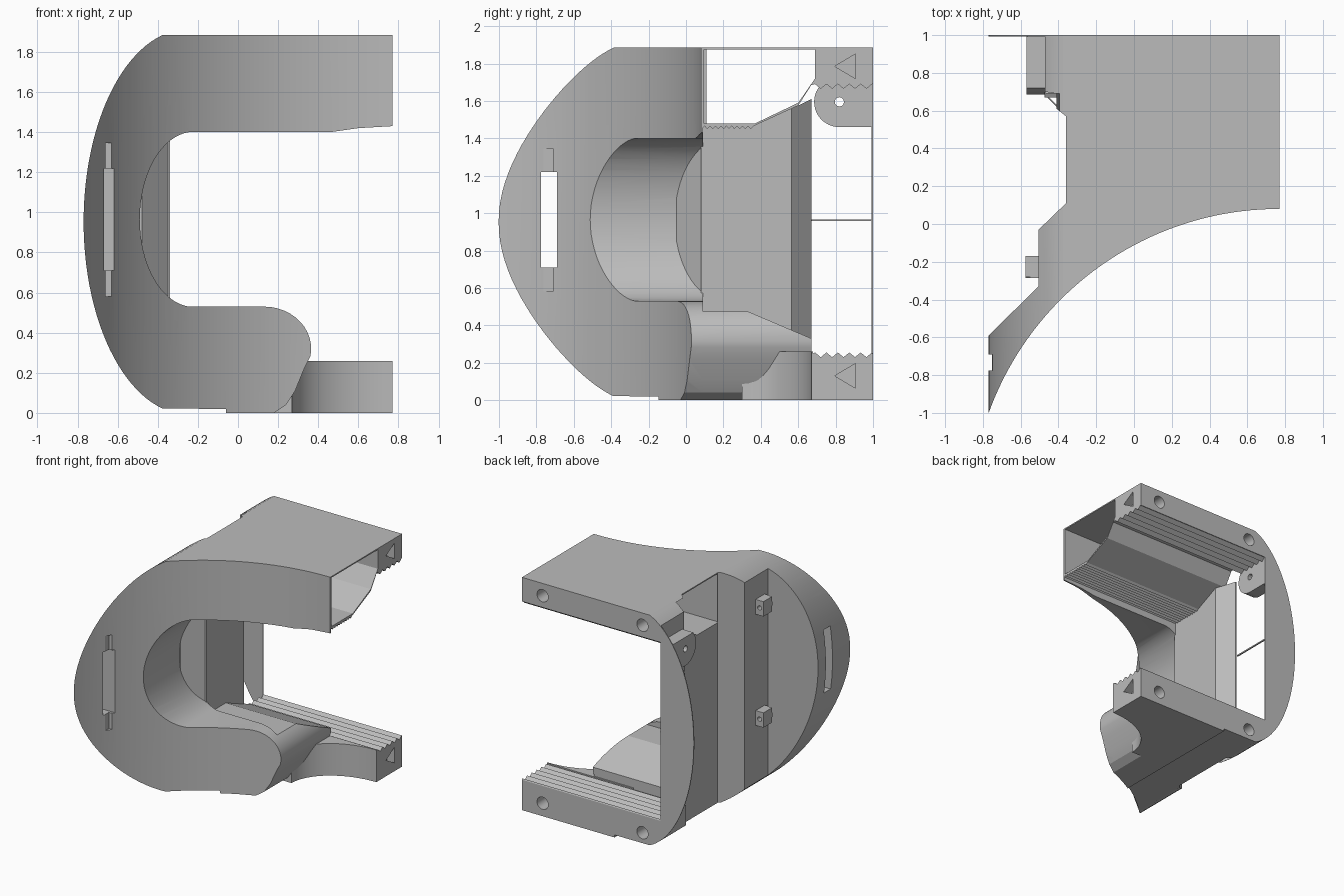
import bpy
import math

old = bpy.data.objects.get("Cube")
if old:
    bpy.data.objects.remove(old)

grey = bpy.data.materials.new("plain grey")
grey.use_nodes = True
COLOUR = (0.5, 0.5, 0.5, 1)
grey.diffuse_color = COLOUR
grey.node_tree.nodes["Principled BSDF"].inputs["Base Color"].default_value = COLOUR


def prism(name, points, axis, lo, hi):
    """Extrude a flat outline along one axis."""
    place = {"x": lambda a, b, t: (t, a, b),
             "y": lambda a, b, t: (a, t, b),
             "z": lambda a, b, t: (a, b, t)}[axis]
    n = len(points)
    verts = [place(a, b, t) for t in (lo, hi) for a, b in points]
    faces = [tuple(range(n)), tuple(range(2 * n - 1, n - 1, -1))]
    faces += [(i, i + n, (i + 1) % n + n, (i + 1) % n) for i in range(n)]
    mesh = bpy.data.meshes.new(name)
    mesh.from_pydata(verts, [], faces)
    mesh.materials.append(grey)
    obj = bpy.data.objects.new(name, mesh)
    bpy.context.scene.collection.objects.link(obj)
    bpy.context.view_layer.objects.active = obj
    bpy.ops.object.select_all(action="DESELECT")
    obj.select_set(True)
    bpy.ops.object.mode_set(mode="EDIT")
    bpy.ops.mesh.select_all(action="SELECT")
    bpy.ops.mesh.normals_make_consistent(inside=False)
    bpy.ops.object.mode_set(mode="OBJECT")
    return obj


def carve(obj, operation, *shape):
    """Boolean with a temporary prism."""
    cutter = prism("cutter", *shape)
    mod = obj.modifiers.new("carve", "BOOLEAN")
    mod.operation = operation
    mod.solver = "EXACT"
    mod.object = cutter
    bpy.context.view_layer.objects.active = obj
    bpy.ops.object.modifier_apply(modifier=mod.name)
    bpy.data.objects.remove(cutter)


def cut(obj, *shape):
    carve(obj, "DIFFERENCE", *shape)


def keep(obj, *shape):
    carve(obj, "INTERSECT", *shape)


def arc(cx, cy, rx, ry, start, end, steps):
    angles = [math.radians(start + (end - start) * i / steps) for i in range(steps + 1)]
    return [(cx + rx * math.cos(a), cy + ry * math.sin(a)) for a in angles]


def rect(a0, b0, a1, b1):
    return [(a0, b0), (a1, b0), (a1, b1), (a0, b1)]


def teeth(y0, y1, low, high, count):
    step = (y1 - y0) / count
    pts = []
    for i in range(count):
        pts += [(y0 + i * step, low), (y0 + (i + 0.5) * step, high)]
    return pts + [(y1, low)]


# Shared outlines: front silhouette, its opening, and the front sweep in plan
TOP, RIGHT = 1.885, 0.77
rim = [(x, min(max(z, 0.02), TOP)) for x, z in arc(-0.25, 0.953, 0.52, 0.96, 104, 256, 48)]
silhouette = [(RIGHT, TOP)] + rim + [(-0.06, 0.02), (-0.06, 0), (RIGHT, 0)]
opening = ([(1, 1.43), (RIGHT, 1.43), (0.6, 1.42), (0.46, 1.4)]
           + arc(-0.22, 0.965, 0.27, 0.437, 95, 265, 32)
           + arc(0.13, 0.32, 0.235, 0.21, 90, -10, 12)
           + [(0.33, 0.22), (0.285, 0.11), (0.24, 0.04), (0.18, 0), (0.18, -0.1), (1, -0.1)])
sweep = arc(RIGHT, -1.557, 1.637, 1.637, 160.2, 90, 40)

# Front shell
shell = prism("front_shell", silhouette, "y", -1.2, 0.3)
back_edge = [(RIGHT, 0.09), (-0.36, 0.09), (-0.36, 0.11), (-0.505, -0.03),
             (-0.505, -0.33), (-0.78, -0.6)]
keep(shell, sweep + back_edge, "z", -0.2, 2.1)
hole = prism("opening_tool", opening, "y", -1.3, 0.3)
keep(hole, [(-0.9, -1.25), (1.1, -1.25), (1.1, 0.25), (-0.34, 0.25), (-0.34, 0.09),
            (-0.48, -0.05), (-0.9, -0.05)], "z", -0.3, 2.2)
mod = shell.modifiers.new("opening", "BOOLEAN")
mod.operation, mod.solver, mod.object = "DIFFERENCE", "EXACT", hole
bpy.context.view_layer.objects.active = shell
bpy.ops.object.modifier_apply(modifier=mod.name)
bpy.data.objects.remove(hole)

# Stepped slot through the side
cut(shell, rect(-0.775, 0.71, -0.69, 1.22), "x", -1, -0.4)
cut(shell, rect(-0.66, 0.58, -0.61, 1.345), "y", -1.1, -0.71)

# Hollow upper arm with the ribbed rear bar
upper_section = ([(0.085, TOP), (0.085, 1.45)] + teeth(0.1, 0.36, 1.465, 1.45, 9)
                 + [(0.6, 1.575), (0.67, 1.685)] + teeth(0.69, 0.995, 1.69, 1.665, 5)
                 + [(1, 1.69), (1, TOP)])
rear_plan = [(-0.36, 0.05), (-0.36, 0.57), (-0.41, 0.61), (-0.41, 0.69), (-0.47, 0.7),
             (-0.47, 1.1), (0.9, 1.1), (0.9, 0.05)]
upper = prism("upper_arm", upper_section, "x", -0.6, RIGHT)
keep(upper, silhouette, "y", -0.5, 1.2)
keep(upper, rear_plan, "z", -0.1, 2.1)
cut(upper, [(0.097, 1.875), (0.097, 1.48), (0.37, 1.48), (0.6, 1.59), (0.69, 1.72),
            (0.69, 1.875)], "x", -1, 1)

# Lower tray sloping to the rear
tray = prism("lower_tray", [(0.03, 0), (0.03, 0.53), (0.09, 0.475), (0.33, 0.475),
                            (0.67, 0.33), (0.67, 0)], "x", -0.36, 0.6)
keep(tray, silhouette, "y", -0.5, 1.2)
cut(tray, opening, "y", -0.5, 1.2)

# Concave foot that joins the tray to the lower bar
prism("lower_foot", [(0, 0.68), (0, 0.3)] + arc(RIGHT, 0.3, 0.5, 0.37, 180, 90, 16)
      + [(RIGHT, 0.68)], "z", 0, 0.26)

# Lower toothed bar
lower = prism("lower_bar", [(0.67, 0), (0.67, 0.245)] + teeth(0.69, 0.995, 0.255, 0.23, 5)
              + [(1, 0.245), (1, 0)], "x", -0.47, RIGHT)
keep(lower, silhouette, "y", -0.5, 1.2)

# Screw holes and triangular end recesses on both bars
for bar, hole_z, mark_z in ((upper, 1.785, 1.785), (lower, 0.105, 0.13)):
    for x in (0.585, -0.31):
        cut(bar, arc(x, hole_z, 0.05, 0.05, 0, 345, 23), "y", 0.88, 1.1)
    cut(bar, [(0.795, mark_z), (0.905, mark_z - 0.065), (0.905, mark_z + 0.065)],
        "x", 0.7, 0.9)

# Thin bent side wall
wall = prism("side_wall", [(-0.36, 0.08), (-0.36, 0.57), (-0.47, 0.68), (-0.45, 0.67),
                           (-0.34, 0.565), (-0.34, 0.08)], "z", 0.02, 1.7)
keep(wall, [(0, 0), (0, 1.465), (0.36, 1.465), (0.6, 1.575), (0.67, 1.61), (0.67, 0)],
     "x", -1, 1)
keep(wall, silhouette, "y", -0.5, 1.2)

# Thin rear flange and its cross strut
flange = prism("rear_flange", silhouette, "y", 0.993, 1)
keep(flange, rect(-1, -0.1, -0.47, 2), "y", 0.5, 1.5)
prism("cross_strut", rect(-0.475, 0.957, -0.465, 0.967), "y", 0.67, 0.995)

# Pivot ear behind the flange
ear = prism("pivot_ear", [(0.995, 1.69), (0.72, 1.69)]
            + arc(0.82, 1.595, 0.135, 0.135, 140, 270, 16) + [(0.995, 1.46)],
            "x", -0.57, -0.47)
cut(ear, arc(0.82, 1.595, 0.025, 0.025, 0, 330, 11), "x", -1, 0)

# Two small side clips with eyelets
for label, z in (("upper", 1.54), ("lower", 0.64)):
    clip = prism(label + "_clip", rect(-0.575, z - 0.06, -0.5, z + 0.06), "y", -0.28, -0.17)
    lug = prism(label + "_clip_lug", [(-0.5, z + 0.06), (-0.5, z - 0.06)]
                + arc(-0.535, z, 0.04, 0.06, 270, 90, 10), "y", -0.285, -0.26)
    for part in (clip, lug):
        cut(part, arc(-0.54, z, 0.018, 0.018, 0, 330, 11), "y", -0.4, 0)

# Smooth curved surfaces, keep crisp edges
bpy.ops.object.select_all(action="DESELECT")
for obj in bpy.context.scene.objects:
    if obj.type == "MESH" and grey.name in obj.data.materials:
        obj.select_set(True)
        bpy.context.view_layer.objects.active = obj
bpy.ops.object.shade_smooth_by_angle(angle=math.radians(20))
